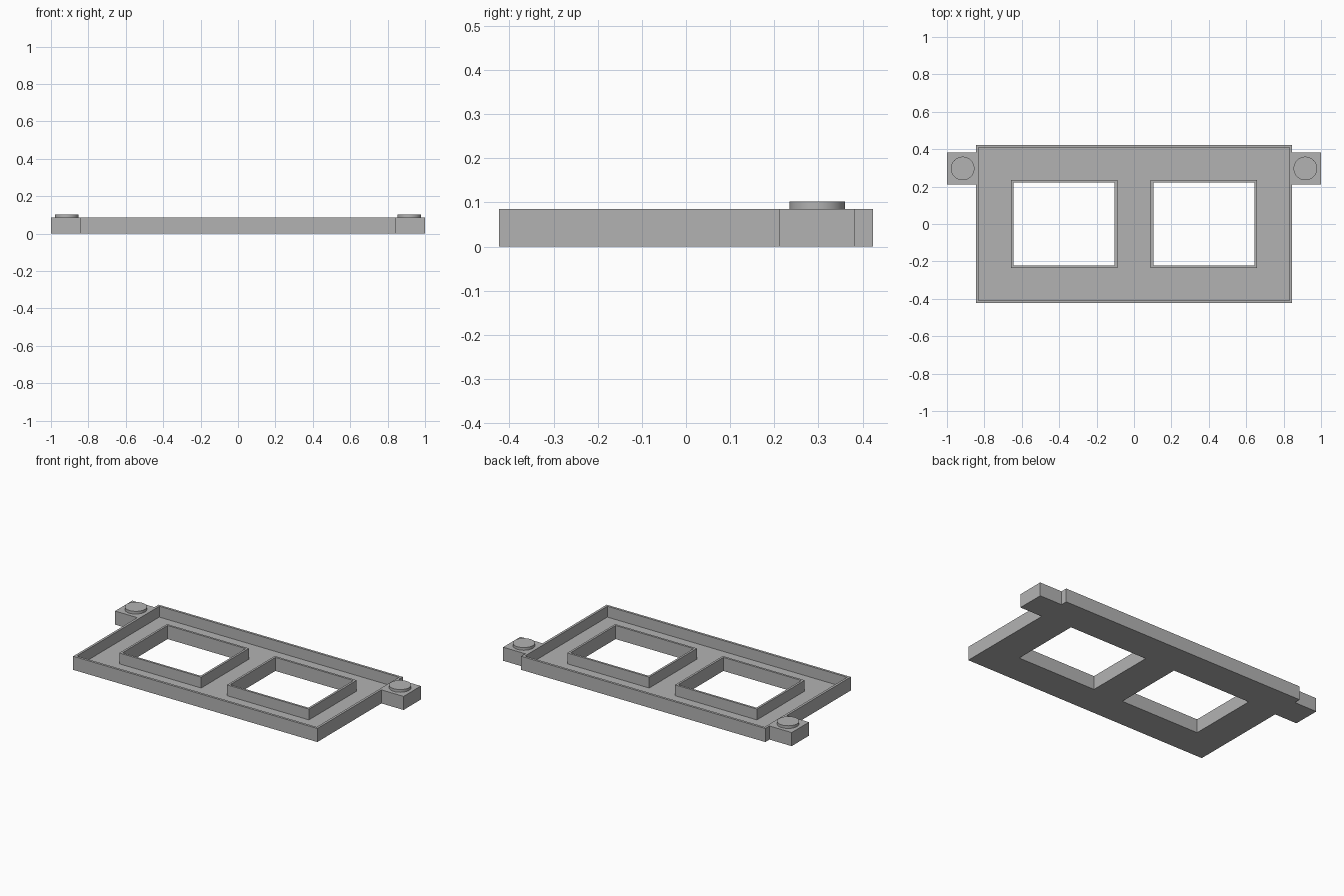
import bpy
import bmesh

cube = bpy.data.objects.get("Cube")
if cube:
    bpy.data.objects.remove(cube, do_unlink=True)

# Overall dimensions
HALF_X, HALF_Y = 0.846, 0.423
WALL = 0.015
RIM = 0.0135
HEIGHT, FLOOR = 0.085, 0.017
WIN_X0, WIN_X1, WIN_Y = 0.103, 0.644, 0.223
TAB_Y0, TAB_Y1 = 0.211, 0.382
STUD_X, STUD_Y, STUD_R, STUD_TOP = 0.916, 0.297, 0.063, 0.102

grey = bpy.data.materials.new("plain grey")
grey.use_nodes = True
color = (0.45, 0.45, 0.45, 1)
grey.diffuse_color = color
grey.node_tree.nodes["Principled BSDF"].inputs["Base Color"].default_value = color


def finish(bm, name):
    bmesh.ops.recalc_face_normals(bm, faces=bm.faces[:])
    mesh = bpy.data.meshes.new(name)
    bm.to_mesh(mesh)
    bm.free()
    mesh.materials.append(grey)
    obj = bpy.data.objects.new(name, mesh)
    bpy.context.collection.objects.link(obj)
    return obj


def raise_faces(bm, faces, dz):
    """Extrude faces straight up and return the new top faces."""
    geom = bmesh.ops.extrude_face_region(bm, geom=faces)["geom"]
    verts = [g for g in geom if isinstance(g, bmesh.types.BMVert)]
    bmesh.ops.translate(bm, verts=verts, vec=(0, 0, dz))
    return [g for g in geom if isinstance(g, bmesh.types.BMFace)]


def mirrored(values):
    return sorted([-v for v in values] + list(values))


def in_window(c, grow=0.0):
    return (WIN_X0 - grow < abs(c.x) < WIN_X1 + grow
            and abs(c.y) < WIN_Y + grow)


# Tray: floor sheet with two openings, then raised outer wall and window rims
xs = mirrored([WIN_X0 - RIM, WIN_X0, WIN_X1, WIN_X1 + RIM, HALF_X - WALL, HALF_X])
ys = mirrored([WIN_Y, WIN_Y + RIM, HALF_Y - WALL, HALF_Y])
bm = bmesh.new()
rows = [[bm.verts.new((x, y, 0)) for x in xs] for y in ys]
for low, high in zip(rows, rows[1:]):
    for i in range(len(xs) - 1):
        bm.faces.new((low[i], low[i + 1], high[i + 1], high[i]))
openings = [f for f in bm.faces if in_window(f.calc_center_median())]
bmesh.ops.delete(bm, geom=openings, context='FACES')

floor = raise_faces(bm, bm.faces[:], FLOOR)
walls = []
for f in floor:
    c = f.calc_center_median()
    if abs(c.x) > HALF_X - WALL or abs(c.y) > HALF_Y - WALL or in_window(c, RIM):
        walls.append(f)
raise_faces(bm, walls, HEIGHT - FLOOR)
finish(bm, "tray")

# Side tabs with a round stud on each
for side, label in ((1, "left"), (-1, "right")):
    bm = bmesh.new()
    corners = [(HALF_X, TAB_Y0), (1, TAB_Y0), (1, TAB_Y1), (HALF_X, TAB_Y1)]
    base = bm.faces.new([bm.verts.new((side * x, y, 0)) for x, y in corners])
    raise_faces(bm, [base], HEIGHT)
    finish(bm, label + "_tab")

    bm = bmesh.new()
    bmesh.ops.create_cone(bm, cap_ends=True, segments=48, radius1=STUD_R,
                          radius2=STUD_R, depth=STUD_TOP - HEIGHT)
    stud = finish(bm, label + "_stud")
    stud.location = (side * STUD_X, STUD_Y, (HEIGHT + STUD_TOP) / 2)
    bpy.ops.object.select_all(action='DESELECT')
    stud.select_set(True)
    bpy.context.view_layer.objects.active = stud
    bpy.ops.object.shade_smooth_by_angle()
